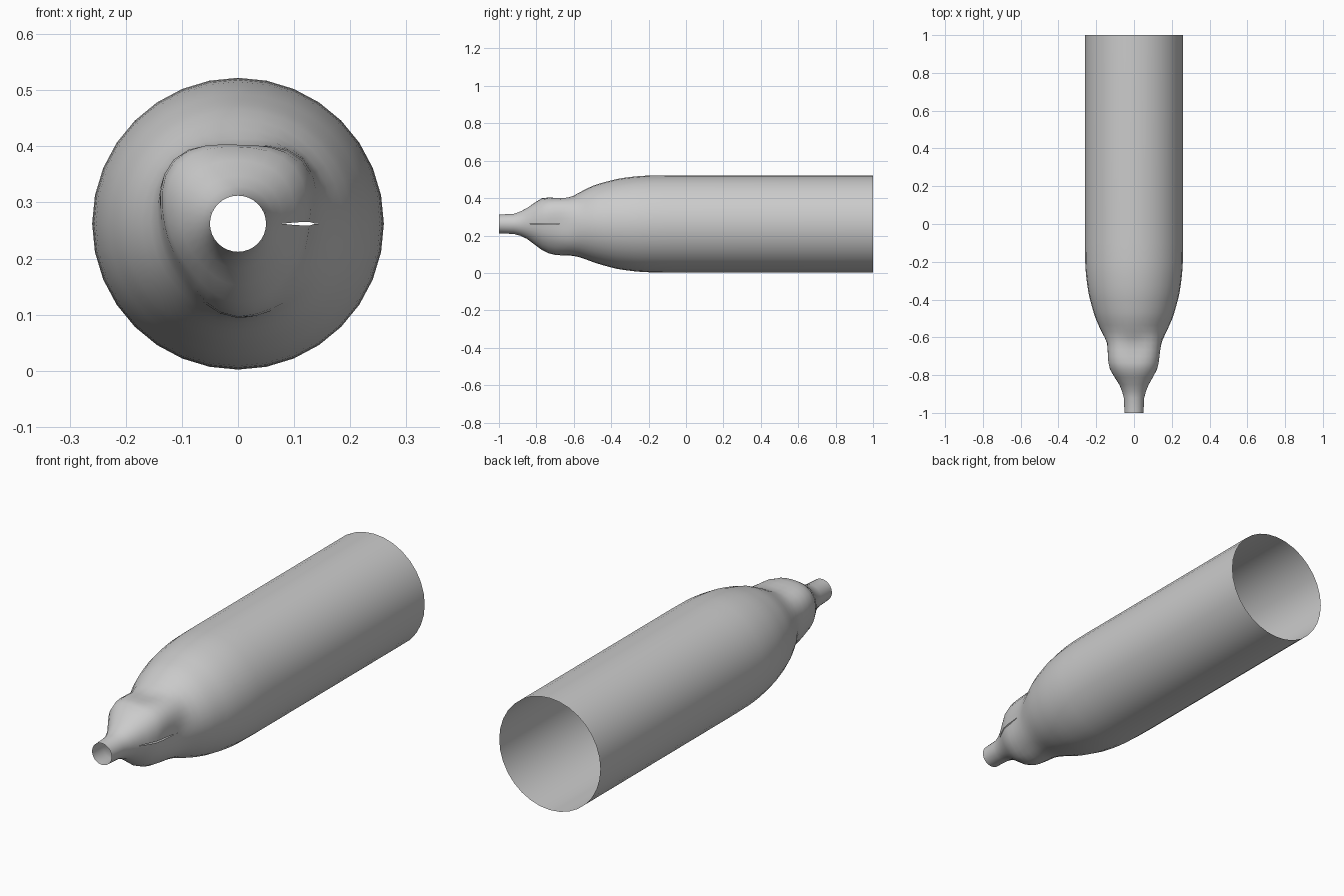
import bpy, bmesh, math

if "Cube" in bpy.data.objects:
    bpy.data.objects.remove(bpy.data.objects["Cube"])

SIDES, CZ, R_BODY = 32, 0.262, 0.26

# Crumpled nose: y, then radius toward right, upper right, top, upper left,
# left, lower left, bottom, lower right
nose = [
    (-1.00, [.050] * 8),
    (-0.92, [.054] * 8),
    (-0.85, [.078, .085, .085, .085, .078, .075, .080, .077]),
    (-0.77, [.120, .142, .137, .148, .124, .118, .140, .125]),
    (-0.70, [.131, .160, .138, .162, .134, .132, .166, .143]),
    (-0.63, [.145, .165, .139, .160, .142, .145, .168, .160]),
    (-0.57, [.172, .172, .168, .172, .172, .172, .178, .176]),
]
# Round shoulder and barrel: y, radius
body = [(-0.50, .203), (-0.44, .222), (-0.37, .240), (-0.28, .253),
        (-0.20, .2585), (-0.10, R_BODY), (1.0, R_BODY)]
keys = nose + [(y, [r] * 8) for y, r in body]


def cubic(a, b, c, d, t):
    return b + .5 * t * (c - a + t * (2*a - 5*b + 4*c - d + t * (3*(b - c) + d - a)))


def around(radii, j):
    u = j * 8 / SIDES
    i, t = int(u), u - int(u)
    return cubic(*(radii[(i + k) % 8] for k in (-1, 0, 1, 2)), t)


# Add halfway rings through the nose and shoulder for a smooth flow
rows = []
for i, (y, radii) in enumerate(keys):
    rows.append((y, radii))
    if 0 < i < len(keys) - 3:
        four = keys[i - 1:i + 3]
        y2 = (y + keys[i + 1][0]) / 2
        rows.append((y2, [cubic(*(k[1][n] for k in four), .5) for n in range(8)]))

bm = bmesh.new()
grid = []
for y, radii in rows:
    # Narrow slit along the right-hand seam
    s = (y + .85) / .19
    gap = .0035 * math.sin(math.pi * s) if 0 < s < 1 else 0
    ring = []
    for j in range(SIDES + 1):
        a = 2 * math.pi * j / SIDES
        r = around(radii, j)
        dz = gap if j == 0 else -gap if j == SIDES else 0
        ring.append(bm.verts.new((r * math.cos(a), y, CZ + r * math.sin(a) + dz)))
    grid.append(ring)
for lo, hi in zip(grid, grid[1:]):
    for j in range(SIDES):
        bm.faces.new((lo[j], hi[j], hi[j + 1], lo[j + 1]))
bmesh.ops.remove_doubles(bm, verts=bm.verts[:], dist=.0004)
bmesh.ops.recalc_face_normals(bm, faces=bm.faces[:])
for f in bm.faces:
    f.smooth = True
# Make sure the shell faces outward
f = max(bm.faces, key=lambda f: f.calc_area())
c = f.calc_center_median()
if f.normal.x * c.x + f.normal.z * (c.z - CZ) < 0:
    bmesh.ops.reverse_faces(bm, faces=bm.faces[:])

mesh = bpy.data.meshes.new("crimped_shell")
bm.to_mesh(mesh)
bm.free()
bpy.context.collection.objects.link(bpy.data.objects.new("crimped_shell", mesh))
